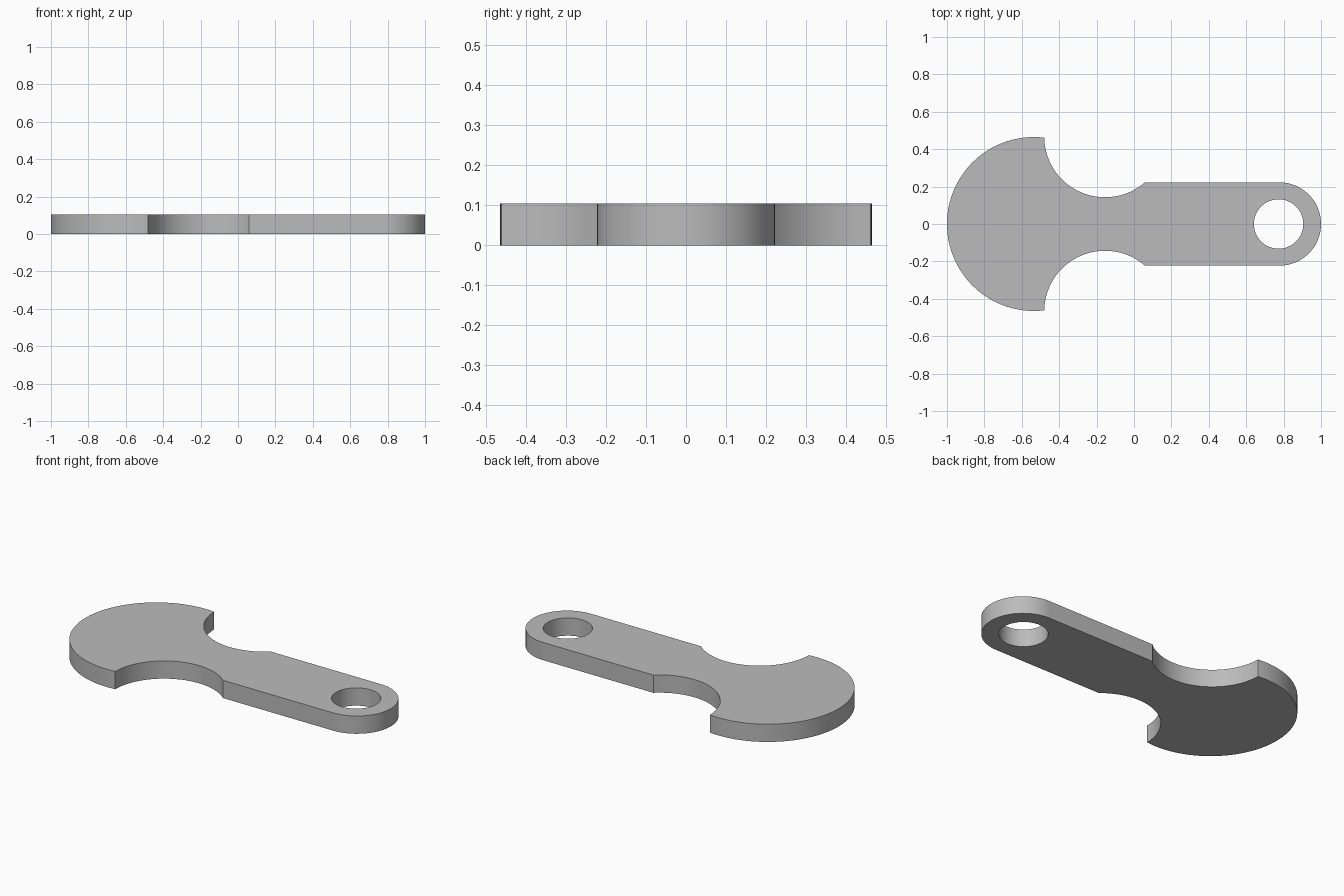
import bpy, bmesh
from math import sin, cos, pi, atan2, sqrt

cube = bpy.data.objects.get("Cube")
if cube:
    bpy.data.objects.remove(cube, do_unlink=True)

THICK = 0.105
HEAD_X, HEAD_R = -0.535, 0.465
NOTCH_X, NOTCH_Y, NOTCH_R = -0.155, 0.468, 0.325
TAB_R = 0.2225
TAB_X = 1 - TAB_R
HOLE_X, HOLE_R = 0.773, 0.132


def arc(cx, cy, r, a0, a1, n):
    return [(cx + r * cos(a0 + (a1 - a0) * i / n),
             cy + r * sin(a0 + (a1 - a0) * i / n)) for i in range(n + 1)]


# Upper half of the outline: rounded tab end, side notch, round head
tab_dy = TAB_R - NOTCH_Y
tab_dx = sqrt(NOTCH_R ** 2 - tab_dy ** 2)
corner_x = -0.48
corner_y = sqrt(HEAD_R ** 2 - (corner_x - HEAD_X) ** 2)
upper = arc(TAB_X, 0, TAB_R, 0, pi / 2, 24)
upper += arc(NOTCH_X, NOTCH_Y, NOTCH_R, atan2(tab_dy, tab_dx), -pi + 0.02, 40)
upper += arc(HEAD_X, 0, HEAD_R, atan2(corner_y, corner_x - HEAD_X), pi, 40)
outline = upper + [(x, -y) for x, y in reversed(upper[1:-1])]
hole = arc(HOLE_X, 0, HOLE_R, 0, 2 * pi, 64)[:-1]

# Fill the flat plate around the hole, then extrude it
bm = bmesh.new()
edges = []
for loop in (outline, hole):
    verts = [bm.verts.new((x, y, 0)) for x, y in loop]
    edges += [bm.edges.new((a, b)) for a, b in zip(verts, verts[1:] + verts[:1])]
bmesh.ops.triangle_fill(bm, edges=edges, use_beauty=True, use_dissolve=False)
result = bmesh.ops.extrude_face_region(bm, geom=bm.faces[:])
top = [g for g in result["geom"] if isinstance(g, bmesh.types.BMVert)]
bmesh.ops.translate(bm, verts=top, vec=(0, 0, THICK))
bmesh.ops.recalc_face_normals(bm, faces=bm.faces[:])
mesh = bpy.data.meshes.new("key_plate")
bm.to_mesh(mesh)
bm.free()
plate = bpy.data.objects.new("key_plate", mesh)
bpy.context.collection.objects.link(plate)

# Plain grey
grey = bpy.data.materials.new("plain_grey")
grey.use_nodes = True
colour = (0.5, 0.5, 0.5, 1)
grey.diffuse_color = colour
grey.node_tree.nodes["Principled BSDF"].inputs["Base Color"].default_value = colour
mesh.materials.append(grey)

# Smooth curved walls, crisp rims and corners
bpy.ops.object.select_all(action="DESELECT")
plate.select_set(True)
bpy.context.view_layer.objects.active = plate
bpy.ops.object.shade_smooth_by_angle(angle=pi / 6)
